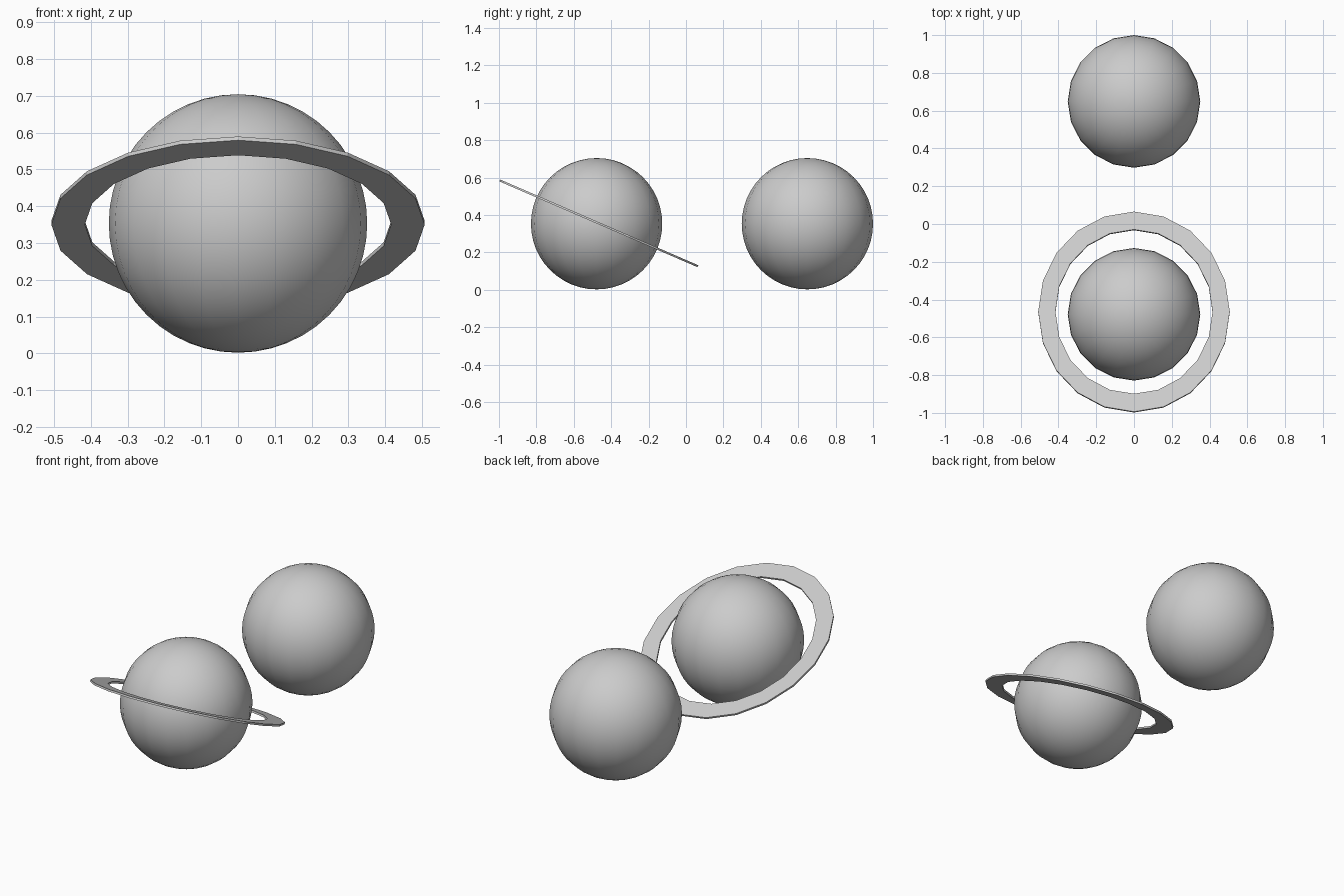
import bpy, bmesh, math

if "Cube" in bpy.data.objects:
    bpy.data.objects.remove(bpy.data.objects["Cube"])

R = 0.351
SIDES = 20


def sphere(name, y):
    bpy.ops.mesh.primitive_uv_sphere_add(segments=SIDES, ring_count=24, radius=R, location=(0, y, 0.353))
    ob = bpy.context.object
    ob.name = name
    bpy.ops.object.shade_smooth()
    return ob


def flat_ring(name, outer, inner, thickness):
    # rectangular section swept round an ellipse
    bm = bmesh.new()
    h = thickness / 2
    loops = []
    for i in range(SIDES):
        a = 2 * math.pi * i / SIDES
        loops.append([bm.verts.new((r[0] * math.cos(a), r[1] * math.sin(a), z))
                      for r, z in ((outer, -h), (outer, h), (inner, h), (inner, -h))])
    for i in range(SIDES):
        p, q = loops[i], loops[(i + 1) % SIDES]
        for k in range(4):
            n = (k + 1) % 4
            bm.faces.new((p[k], q[k], q[n], p[n]))
    bmesh.ops.recalc_face_normals(bm, faces=bm.faces)
    me = bpy.data.meshes.new(name)
    bm.to_mesh(me)
    bm.free()
    ob = bpy.data.objects.new(name, me)
    bpy.context.collection.objects.link(ob)
    return ob


# Two globes
sphere("ringed_globe", -0.478)
sphere("plain_globe", 0.649)

# Tilted ring, high at the front
ring = flat_ring("planet_ring", (0.507, 0.577), (0.416, 0.474), 0.011)
ring.location = (0, -0.466, 0.355)
ring.rotation_euler.x = math.radians(-23.4)
